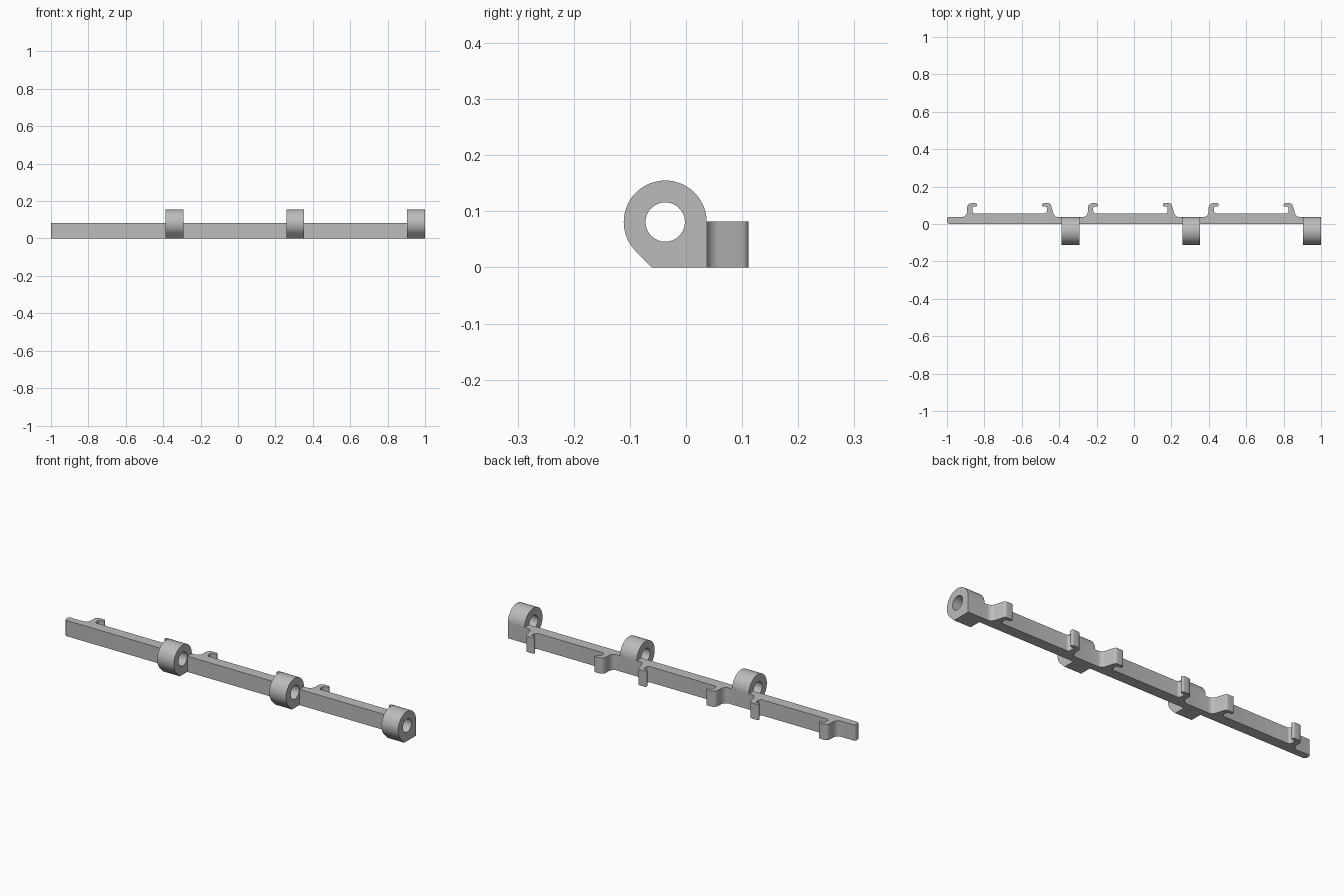
import bpy, bmesh, math
from mathutils import Vector

cube = bpy.data.objects.get("Cube")
if cube:
    bpy.data.objects.remove(cube, do_unlink=True)

PITCH = 0.646      # spacing of the repeated clip and eyelet
BAR_H = 0.082      # height of the bar and clips
BACK = 0.037       # back face of the bar
PAD = 0.056        # back face of the thicker stretch between clips
TIP = 0.111        # furthest reach of the clips

grey = bpy.data.materials.new("plain grey")
grey.use_nodes = True
COLOUR = (0.5, 0.5, 0.5, 1)
grey.diffuse_color = COLOUR
grey.node_tree.nodes["Principled BSDF"].inputs["Base Color"].default_value = COLOUR


def rounded(corners, steps=6):
    """Turn (x, y, radius) corners into an outline with filleted corners."""
    out = []
    for i, (x, y, r) in enumerate(corners):
        p = Vector((x, y))
        if r == 0:
            out.append(p)
            continue
        a = (Vector(corners[i - 1][:2]) - p).normalized()
        b = (Vector(corners[(i + 1) % len(corners)][:2]) - p).normalized()
        half = a.angle(b) / 2
        centre = p + (a + b).normalized() * (r / math.sin(half))
        start = p + a * (r / math.tan(half)) - centre
        end = p + b * (r / math.tan(half)) - centre
        sweep = start.angle_signed(end)
        for k in range(steps + 1):
            t = -sweep * k / steps
            c, s = math.cos(t), math.sin(t)
            out.append(centre + Vector((start.x * c - start.y * s,
                                        start.x * s + start.y * c)))
    return out


def finish(bm, name):
    bmesh.ops.recalc_face_normals(bm, faces=bm.faces)
    mesh = bpy.data.meshes.new(name)
    bm.to_mesh(mesh)
    bm.free()
    obj = bpy.data.objects.new(name, mesh)
    bpy.context.collection.objects.link(obj)
    mesh.materials.append(grey)
    bpy.ops.object.select_all(action='DESELECT')
    obj.select_set(True)
    bpy.context.view_layer.objects.active = obj
    bpy.ops.object.shade_smooth_by_angle(angle=math.radians(35))
    return obj


# Bar with three pairs of facing hooks, drawn in plan and extruded upward
plan = [(-1, 0, 0.016), (-1, BACK, 0.010)]
for n in range(3):
    x = -0.893 + n * PITCH
    left_hook = [(0, BACK, 0.028), (0, TIP, 0.024), (0.054, TIP, 0.008),
                 (0.054, 0.094, 0.006), (0.029, 0.094, 0.010), (0.029, PAD, 0.014)]
    right_hook = [(0.427, PAD, 0.014), (0.427, 0.094, 0.010), (0.401, 0.094, 0.006),
                  (0.401, TIP, 0.008), (0.446, TIP, 0.014), (0.468, BACK, 0.028)]
    plan += [(x + dx, y, r) for dx, y, r in left_hook + right_hook]
plan += [(1, BACK, 0), (1, 0, 0)]

bm = bmesh.new()
base = bm.faces.new([bm.verts.new((p.x, p.y, 0)) for p in rounded(plan)])
top = bmesh.ops.extrude_face_region(bm, geom=[base], use_keep_orig=True)["geom"]
bmesh.ops.translate(bm, vec=(0, 0, BAR_H),
                    verts=[v for v in top if isinstance(v, bmesh.types.BMVert)])
finish(bm, "clip_bar")


# Eyelets: round top, square back foot and a chamfered front, with a through hole
CY, CZ, R, HOLE, WIDTH = -0.037, 0.081, 0.074, 0.035, 0.096
SEG = 64


def eyelet(name, x0):
    bm = bmesh.new()
    rings = []
    for x in (x0, x0 + WIDTH):
        outer, inner = [], []
        for k in range(SEG):
            a = 2 * math.pi * k / SEG
            c, s = math.cos(a), math.sin(a)
            reach = R
            if math.pi * 1.25 < a < 2 * math.pi:
                # distance to whichever is nearest: back, foot or chamfer
                limits = [CZ / -s]
                if c > 0:
                    limits.append(R / c)
                chamfer = math.cos(a - math.pi * 1.25)
                if chamfer > 0:
                    limits.append(R / chamfer)
                reach = min(limits)
            y, z = CY + reach * c, CZ + reach * s
            # pull the nearest samples exactly onto the two foot corners
            if abs(a - math.atan2(-CZ, R) - 2 * math.pi) < math.pi / SEG:
                y, z = CY + R, 0
            corner = CZ - R * math.sqrt(2)
            if abs(a - math.atan2(-CZ, corner) - 2 * math.pi) < math.pi / SEG:
                y, z = CY + corner, 0
            outer.append(bm.verts.new((x, y, z)))
            inner.append(bm.verts.new((x, CY + HOLE * c, CZ + HOLE * s)))
        rings.append((outer, inner))
    (o0, i0), (o1, i1) = rings
    for k in range(SEG):
        j = (k + 1) % SEG
        for p, q in ((o0, o1), (o1, i1), (i1, i0), (i0, o0)):
            bm.faces.new((p[k], p[j], q[j], q[k]))
    return finish(bm, name)


for n, label in enumerate(("right", "middle", "left")):
    eyelet("eyelet_" + label, 1 - WIDTH - (2 - n) * PITCH)
